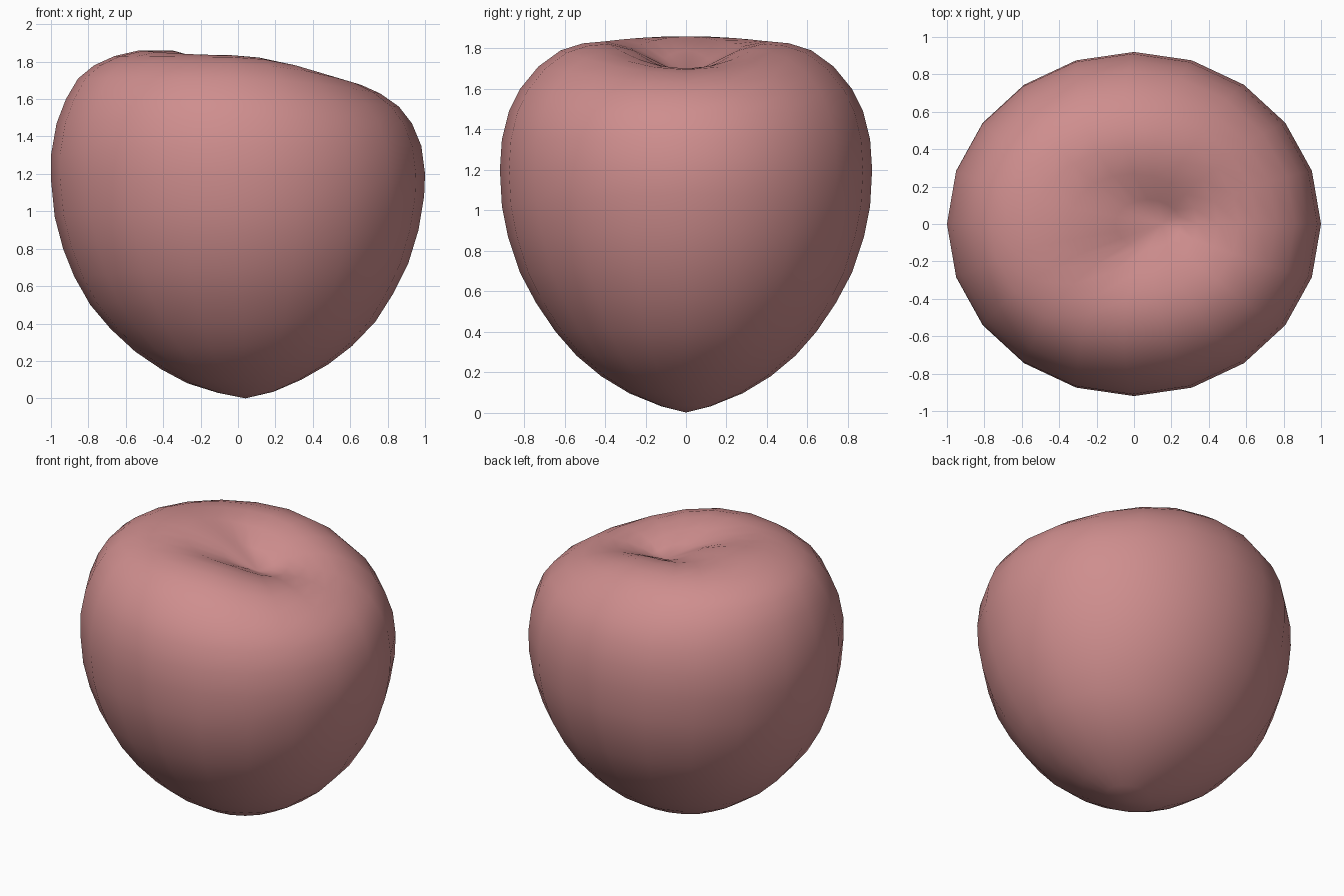
import bpy, bmesh
from math import sin, cos, tau

SIDES = 20
# Rings from tip to dimple: left x,z / right x,z / half depth y,z
RINGS = [
    (-.11, .03, .19, .035, .12, .03),
    (-.27, .08, .34, .10, .28, .095),
    (-.41, .155, .48, .18, .42, .18),
    (-.55, .25, .61, .28, .54, .28),
    (-.68, .37, .735, .41, .645, .40),
    (-.79, .50, .83, .56, .74, .54),
    (-.875, .65, .91, .72, .82, .69),
    (-.935, .80, .965, .90, .88, .87),
    (-.98, .97, .995, 1.08, .91, 1.02),
    (-1.0, 1.17, 1.0, 1.2, .92, 1.2),
    (-1.0, 1.30, .98, 1.35, .91, 1.35),
    (-.97, 1.47, .93, 1.47, .875, 1.49),
    (-.92, 1.60, .86, 1.56, .82, 1.60),
    (-.855, 1.71, .76, 1.63, .73, 1.71),
    (-.77, 1.78, .66, 1.675, .62, 1.79),
    (-.66, 1.83, .56, 1.695, .51, 1.825),
    (-.53, 1.86, .45, 1.70, .40, 1.835),
    (-.35, 1.86, .34, 1.69, .27, 1.80),
    (-.10, 1.79, .25, 1.67, .13, 1.73),
]

# Fruit body: lofted rings, lopsided towards the right
bm = bmesh.new()
loops = []
for xl, zl, xr, zr, yf, zf in RINGS:
    loop = []
    for i in range(SIDES):
        c, s = cos(tau * i / SIDES), sin(tau * i / SIDES)
        x = (xl + xr) / 2 + c * (xr - xl) / 2
        z = s * s * zf + c * c * (zr if c > 0 else zl)
        loop.append(bm.verts.new((x, s * yf, z)))
    loops.append(loop)
for a, b in zip(loops, loops[1:]):
    for i in range(SIDES):
        j = (i + 1) % SIDES
        bm.faces.new((a[i], a[j], b[j], b[i]))

# Pointed tip and stem dimple
for loop, co in ((loops[0], (.04, 0, 0)), (loops[-1], (.15, 0, 1.66))):
    v = bm.verts.new(co)
    for i in range(SIDES):
        bm.faces.new((loop[i], loop[(i + 1) % SIDES], v))
bmesh.ops.recalc_face_normals(bm, faces=bm.faces)
for f in bm.faces:
    f.smooth = True

mesh = bpy.data.meshes.new("fruit_body")
bm.to_mesh(mesh)
bm.free()
fruit = bpy.data.objects.new("fruit_body", mesh)
bpy.context.collection.objects.link(fruit)

skin = bpy.data.materials.new("fruit_skin")
skin.diffuse_color = (.62, .27, .27, 1)
mesh.materials.append(skin)
